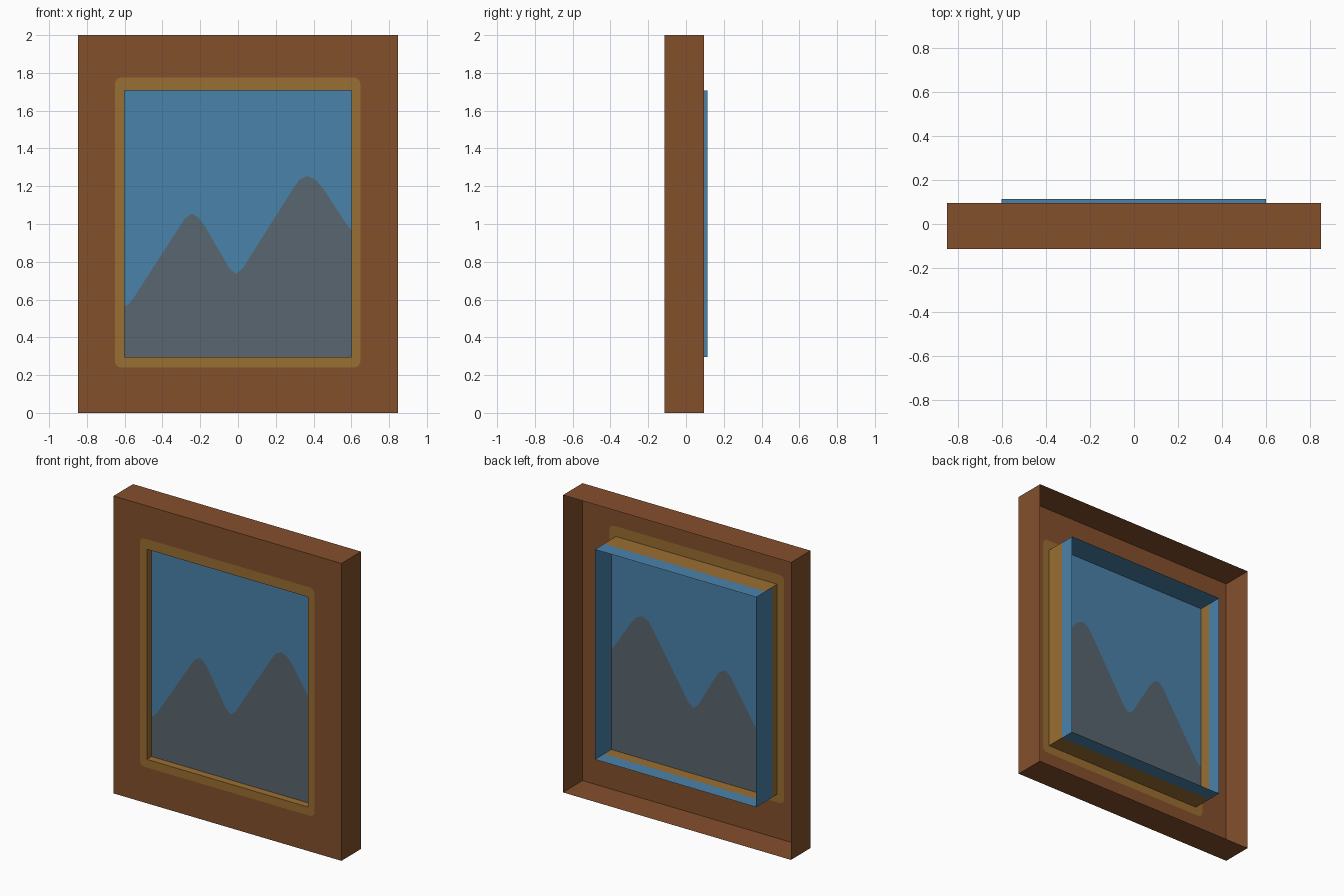
import bpy, math

if "Cube" in bpy.data.objects:
    bpy.data.objects.remove(bpy.data.objects["Cube"])

def lin(h):
    out = []
    for i in (0, 2, 4):
        c = int(h[i:i + 2], 16) / 255
        out.append(c / 12.92 if c <= 0.04045 else ((c + 0.055) / 1.055) ** 2.4)
    return (*out, 1)

def material(name, h):
    m = bpy.data.materials.new(name)
    m.diffuse_color = lin(h)
    m.use_nodes = True
    m.node_tree.nodes["Principled BSDF"].inputs["Base Color"].default_value = m.diffuse_color
    return m

WOOD = material("brown wood", "84502C")
GOLD = material("dull gold", "9A6E32")
SKY = material("sky blue", "4A82AA")
ROCK = material("mountain grey", "5A6670")

def add(name, verts, faces, mat):
    me = bpy.data.meshes.new(name)
    me.from_pydata(verts, [], faces)
    me.materials.append(mat)
    ob = bpy.data.objects.new(name, me)
    bpy.context.collection.objects.link(ob)
    return ob

def rect(x0, x1, z0, z1):
    # corners anticlockwise as seen from the front
    return [(x0, z0), (x1, z0), (x1, z1), (x0, z1)]

def tube(name, pts, y0, y1, mat, outward=True, starts=None):
    # four open walls running from y0 to y1
    verts = [(x, (starts[i // 2] if starts else y0) if i % 2 == 0 else y0, z)
             for i, (x, z) in enumerate([])]
    faces = []
    for k in range(4):
        (ax, az), (bx, bz) = pts[k], pts[(k + 1) % 4]
        s = starts[k] if starts else y0
        n = len(verts)
        verts += [(ax, s, az), (ax, y1, az), (bx, y1, bz), (bx, s, bz)]
        faces.append([n, n + 1, n + 2, n + 3] if outward else [n + 3, n + 2, n + 1, n])
    return add(name, verts, faces, mat)

FRONT, BACK, FRAME_BACK, PICTURE = -0.1125, 0.1125, 0.096, -0.062
GOLD_BACK = 0.015
outer = rect(-0.848, 0.848, 0, 2)
hole = rect(-0.6, 0.6, 0.295, 1.708)

# rounded outline of the gold border, one arc per corner
R, STEPS = 0.035, 4
arcs = []
for k, (cx, cz) in enumerate(rect(-0.652 + R, 0.648 - R, 0.24 + R, 1.776 - R)):
    a0 = math.pi + k * math.pi / 2
    arcs.append([(cx + R * math.cos(a0 + i * math.pi / 2 / STEPS),
                  cz + R * math.sin(a0 + i * math.pi / 2 / STEPS)) for i in range(STEPS + 1)])

def front_ring(name, corners, mat, corners_outside):
    # flat ring between four corners and the rounded outline
    verts, faces = [], []
    def face(pts):
        n = len(verts)
        verts.extend((x, FRONT, z) for x, z in pts)
        faces.append(list(range(n, n + len(pts))))
    for k in range(4):
        j = (k + 1) % 4
        side = [corners[k], corners[j], arcs[j][0], arcs[k][-1]]
        face(side if corners_outside else side[::-1])
        for p, q in zip(arcs[k], arcs[k][1:]):
            face([corners[k], q, p] if corners_outside else [corners[k], p, q])
    add(name, verts, faces, mat)

front_ring("frame_front", outer, WOOD, True)
front_ring("gold_border", hole, GOLD, False)
tube("frame_sides", outer, FRONT, FRAME_BACK, WOOD)

# gold lining of the opening, and the blue picture box behind it
tube("gold_lining", hole, FRONT, GOLD_BACK, GOLD, False)
box = rect(-0.601, 0.599, 0.295, 1.707)
tube("picture_box", box, PICTURE, BACK, SKY, True,
     [GOLD_BACK, PICTURE, PICTURE, PICTURE])

# painted picture: sky above and mountains below one skyline
skyline = [(-0.6, 0.565), (-0.58, 0.575), (-0.555, 0.605), (-0.31, 0.985), (-0.28, 1.03),
           (-0.246, 1.054), (-0.21, 1.035), (-0.18, 0.995), (-0.045, 0.765),
           (-0.01, 0.736), (0.025, 0.765), (0.29, 1.185), (0.325, 1.235),
           (0.367, 1.254), (0.41, 1.235), (0.45, 1.19), (0.57, 1.005), (0.6, 0.968)]

def panel(name, edge, mat, flip):
    n = len(skyline)
    verts = [(x, PICTURE, z) for x, z in skyline] + [(x, PICTURE, edge) for x, _ in skyline]
    faces = [[n + i, n + i + 1, i + 1, i] for i in range(n - 1)]
    add(name, verts, [f[::-1] for f in faces] if flip else faces, mat)

panel("mountains", 0.295, ROCK, False)
panel("sky", 1.708, SKY, True)
